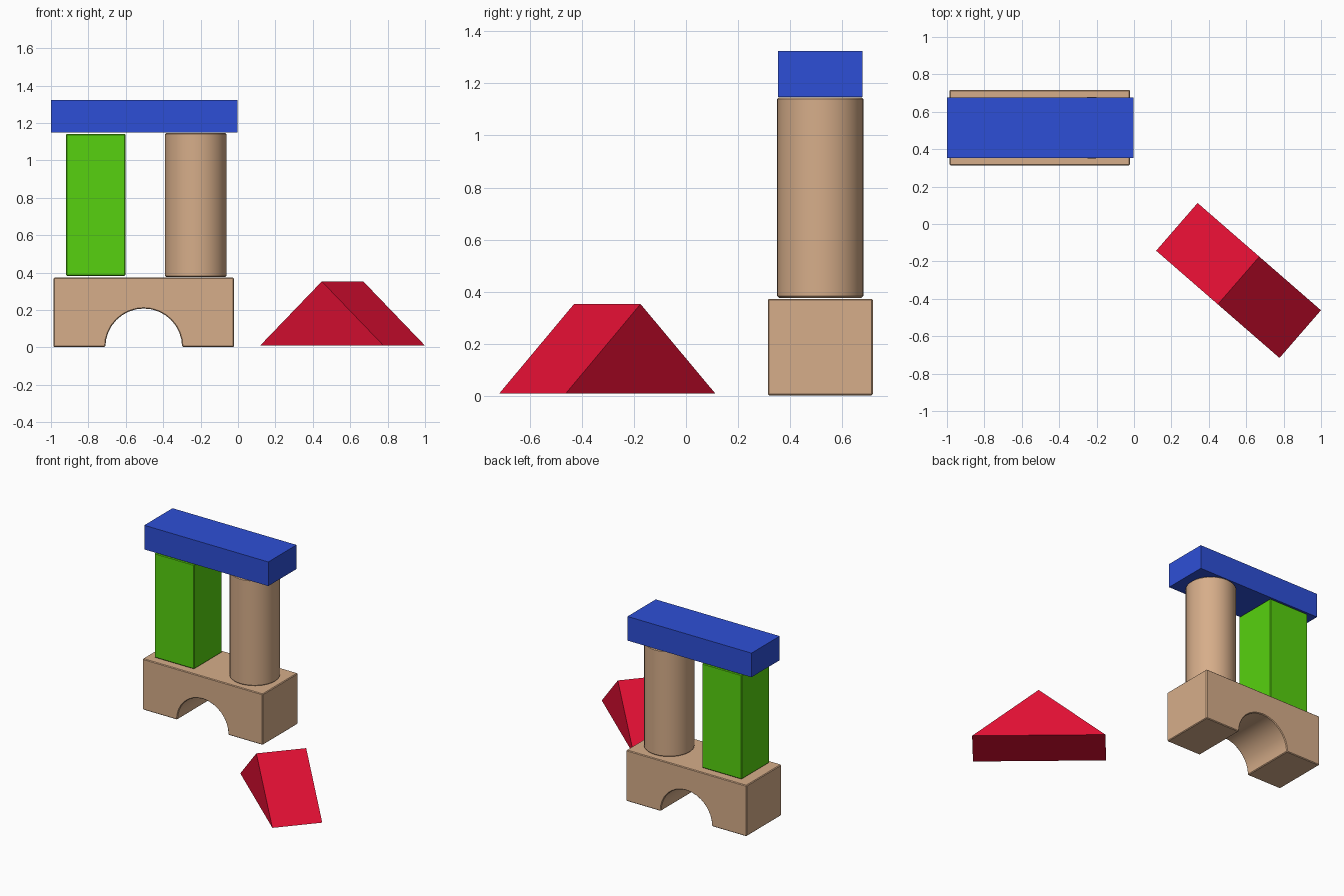
import bpy, bmesh, math
from mathutils import Matrix, Vector

if "Cube" in bpy.data.objects:
    bpy.data.objects.remove(bpy.data.objects["Cube"])


def material(name, rgb):
    m = bpy.data.materials.new(name)
    lin = [((c + 0.055) / 1.055) ** 2.4 if c > 0.04 else c / 12.92 for c in rgb]
    m.diffuse_color = (*lin, 1)
    m.use_nodes = True
    m.node_tree.nodes["Principled BSDF"].inputs["Base Color"].default_value = m.diffuse_color
    return m


WOOD = material("natural_wood", (0.84, 0.68, 0.54))
BLUE = material("blue_paint", (0.18, 0.31, 0.84))
GREEN = material("green_paint", (0.34, 0.82, 0.06))
RED = material("red_paint", (0.88, 0.06, 0.20))


def extrude(name, profile, axis_vec, matrix, mat, bevel=0.0):
    """Solid from a closed profile swept along a vector, with small bevels on sharp edges."""
    bm = bmesh.new()
    face = bm.faces.new([bm.verts.new(p) for p in profile])
    new = bmesh.ops.extrude_face_region(bm, geom=[face], use_keep_orig=True)["geom"]
    bmesh.ops.translate(bm, vec=Vector(axis_vec),
                        verts=[g for g in new if isinstance(g, bmesh.types.BMVert)])
    bmesh.ops.recalc_face_normals(bm, faces=bm.faces)
    if bevel:
        sharp = [e for e in bm.edges if e.calc_face_angle(0) > math.radians(40)]
        bmesh.ops.bevel(bm, geom=sharp, offset=bevel, segments=1,
                        profile=0.5, affect='EDGES')
    bm.transform(matrix)
    mesh = bpy.data.meshes.new(name)
    bm.to_mesh(mesh)
    bm.free()
    mesh.materials.append(mat)
    ob = bpy.data.objects.new(name, mesh)
    bpy.context.collection.objects.link(ob)
    bpy.ops.object.select_all(action='DESELECT')
    bpy.context.view_layer.objects.active = ob
    ob.select_set(True)
    bpy.ops.object.shade_smooth_by_angle(angle=math.radians(30))
    return ob


def box(name, lo, hi, mat, bevel=0.0):
    w, d, h = (b - a for a, b in zip(lo, hi))
    return extrude(name, [(0, 0, 0), (w, 0, 0), (w, d, 0), (0, d, 0)], (0, 0, h),
                   Matrix.Translation(lo), mat, bevel)


# Arch base: rectangle with a half-round opening, swept front to back
R, N, HALF, TOP = 0.205, 16, 0.483, 0.373
arch = [(R * math.cos(math.pi * i / N), 0, 0.003 + R * math.sin(math.pi * i / N))
        for i in range(N + 1)]
arch += [(-HALF, 0, 0.003), (-HALF, 0, TOP), (HALF, 0, TOP), (HALF, 0, 0.003)]
extrude("arch_base", arch, (0, 0.403, 0), Matrix.Translation((-0.504, 0.314, 0)), WOOD, 0.005)

# Pillars
box("square_pillar", (-0.92, 0.355, 0.383), (-0.601, 0.675, 1.142), GREEN, 0.005)
circle = [(0.165 * math.cos(math.tau * i / 48), 0.165 * math.sin(math.tau * i / 48), 0)
          for i in range(48)]
extrude("round_pillar", circle, (0, 0, 0.769),
        Matrix.Translation((-0.226, 0.515, 0.377)), WOOD, 0.006)

# Beam across the pillars
box("top_beam", (-1.0, 0.353, 1.148), (-0.004, 0.677, 1.323), BLUE)

# Loose roof wedge lying in front, turned on the ground
wedge = [(-0.437, -0.169, 0.01), (0.437, -0.169, 0.01), (0, -0.169, 0.353)]
extrude("roof_wedge", wedge, (0, 0.338, 0),
        Matrix.Translation((0.559, -0.302, 0)) @ Matrix.Rotation(math.radians(-41), 4, 'Z'), RED)
